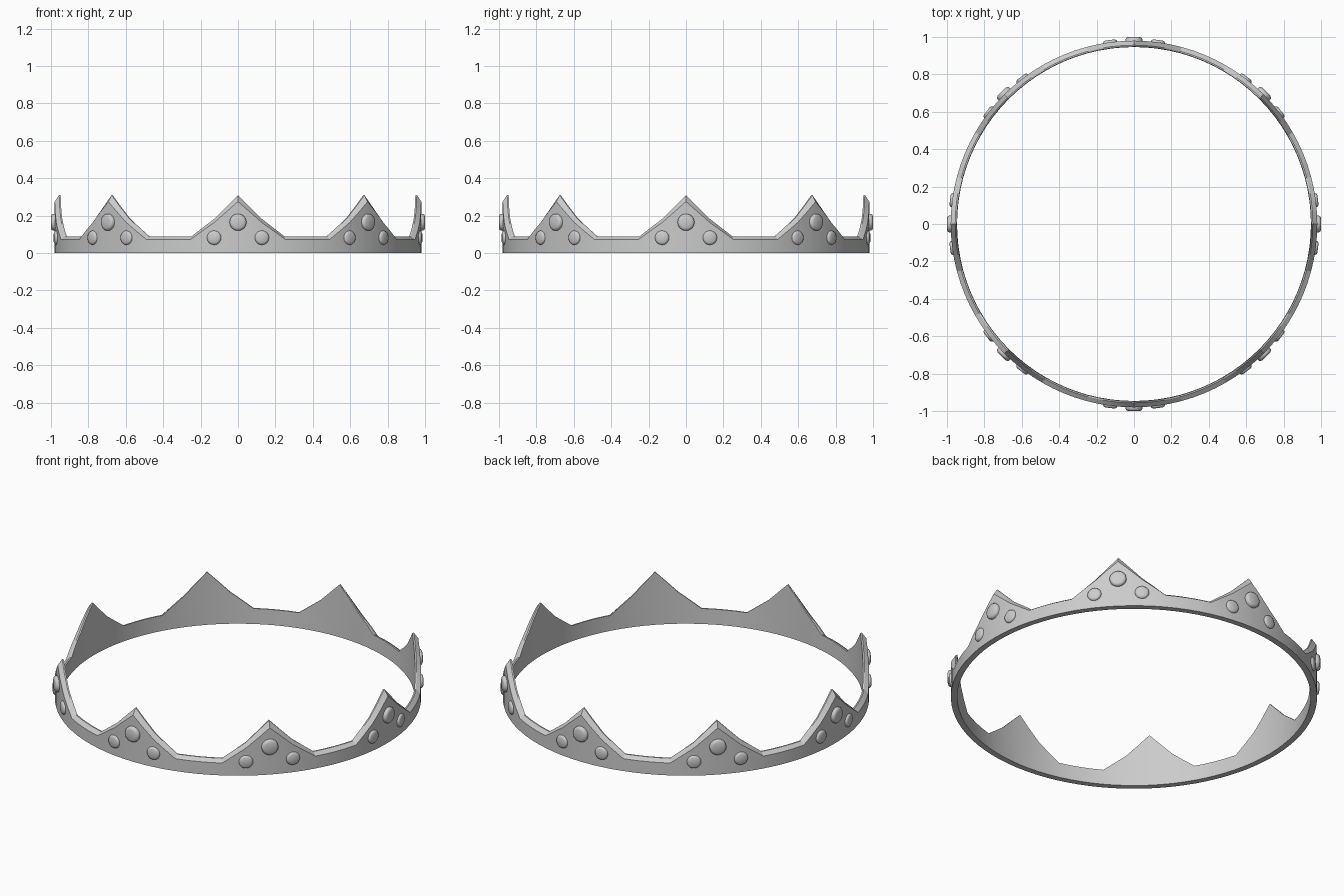
import bpy, bmesh, math
from mathutils import Matrix, Vector

if "Cube" in bpy.data.objects:
    bpy.data.objects.remove(bpy.data.objects["Cube"])

POINTS = 8
SEGS = 96


def finish(bm, name, angle):
    bmesh.ops.recalc_face_normals(bm, faces=bm.faces)
    me = bpy.data.meshes.new(name)
    bm.to_mesh(me)
    bm.free()
    ob = bpy.data.objects.new(name, me)
    bpy.context.collection.objects.link(ob)
    bpy.ops.object.select_all(action='DESELECT')
    ob.select_set(True)
    bpy.context.view_layer.objects.active = ob
    bpy.ops.object.shade_smooth_by_angle(angle=math.radians(angle))
    return ob


def height(deg, keys):
    # piecewise-linear rim height by angular distance to the nearest point
    for (a0, z0), (a1, z1) in zip(keys, keys[1:]):
        if deg <= a1:
            return z0 + (z1 - z0) * (deg - a0) / (a1 - a0)
    return keys[-1][1]


# Band: cross-section swept round, rim rising to eight points
INNER_RIM = [(0, 0.31), (7.5, 0.185), (15, 0.09), (22.5, 0.09)]
OUTER_RIM = [(0, 0.275), (7.5, 0.163), (15, 0.073), (22.5, 0.073)]
bm = bmesh.new()
rings = []
step = 360 / POINTS
for i in range(SEGS):
    deg = 360 * i / SEGS
    d = min(deg % step, step - deg % step)
    zi, zo = height(d, INNER_RIM), height(d, OUTER_RIM)
    section = [(0.946, 0), (0.98, 0), (0.98, zo), (0.956, zi), (0.948, zi)]
    a = math.radians(deg)
    rings.append([bm.verts.new((r * math.cos(a), r * math.sin(a), z)) for r, z in section])
for i in range(SEGS):
    p, q = rings[i], rings[(i + 1) % SEGS]
    for k in range(5):
        m = (k + 1) % 5
        bm.faces.new((p[k], q[k], q[m], p[m]))
finish(bm, "crown_band", 20)


# Studs: flattened domes lying on the outside of the band
def add_stud(bm, deg, z, radius, top):
    profile = [(1.0, 0.965), (1.0, top - 0.011), (0.9, top - 0.004), (0.68, top)]
    rot = Matrix.Rotation(math.radians(deg), 4, 'Z')
    n = 24
    loops = []
    for s, out in profile:
        loops.append([bm.verts.new(rot @ Vector((
            out, s * radius * math.cos(2 * math.pi * j / n),
            z + s * radius * math.sin(2 * math.pi * j / n)))) for j in range(n)])
    for a, b in zip(loops, loops[1:]):
        for j in range(n):
            k = (j + 1) % n
            bm.faces.new((a[j], a[k], b[k], b[j]))
    bm.faces.new(loops[-1])
    bm.faces.new(loops[0][::-1])


bm = bmesh.new()
for i in range(POINTS):
    add_stud(bm, i * step, 0.165, 0.045, 1.0)
    for side in (-7.5, 7.5):
        add_stud(bm, i * step + side, 0.082, 0.038, 0.992)
finish(bm, "crown_studs", 45)
